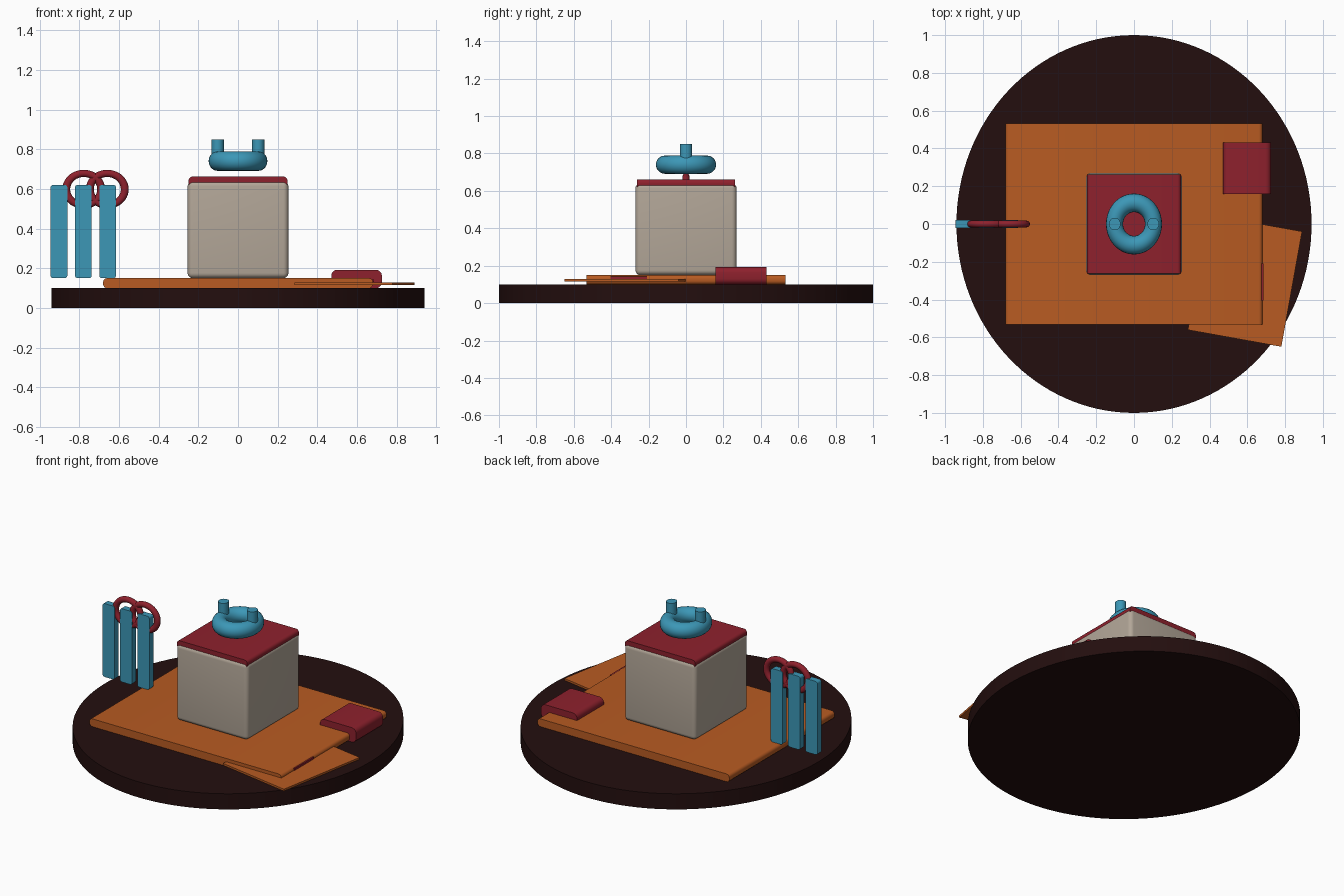
import bpy
import bmesh
from math import radians
from mathutils import Matrix, Vector

cube = bpy.data.objects.get("Cube")
if cube:
    bpy.data.objects.remove(cube, do_unlink=True)


def make_material(name, rgb):
    mat = bpy.data.materials.new(name)
    mat.use_nodes = True
    mat.diffuse_color = (*rgb, 1)
    mat.node_tree.nodes["Principled BSDF"].inputs["Base Color"].default_value = (*rgb, 1)
    return mat


dark = make_material("dark brown", (0.017, 0.0045, 0.0045))
orange = make_material("orange", (0.48, 0.105, 0.016))
red = make_material("deep red", (0.27, 0.015, 0.026))
blue = make_material("blue", (0.045, 0.31, 0.47))
beige = make_material("beige", (0.45, 0.385, 0.315))


def finish(bm, name, mat):
    """Turn a bmesh into a smooth object with sharp edges kept."""
    mesh = bpy.data.meshes.new(name)
    bm.to_mesh(mesh)
    bm.free()
    mesh.materials.append(mat)
    mesh.shade_smooth()
    mesh.set_sharp_from_angle(angle=radians(35))
    obj = bpy.data.objects.new(name, mesh)
    bpy.context.collection.objects.link(obj)
    return obj


def block(name, center, size, mat, radius=0, all_edges=False, turn=0):
    """Box whose edges along y (or all edges) are rounded."""
    bm = bmesh.new()
    bmesh.ops.create_cube(bm, size=1)
    bmesh.ops.scale(bm, vec=size, verts=bm.verts)
    if radius:
        edges = [e for e in bm.edges
                 if all_edges or abs(e.verts[0].co.y - e.verts[1].co.y) > 0.001]
        bmesh.ops.bevel(bm, geom=edges, offset=radius, segments=5,
                        profile=0.5, affect='EDGES')
    bm.transform(Matrix.Translation(Vector(center)) @ Matrix.Rotation(radians(turn), 4, 'Z'))
    return finish(bm, name, mat)


def cylinder(name, center, rx, ry, height, mat, sides):
    bm = bmesh.new()
    bmesh.ops.create_cone(bm, cap_ends=True, segments=sides,
                          radius1=1, radius2=1, depth=height)
    bmesh.ops.scale(bm, vec=(rx, ry, 1), verts=bm.verts)
    bm.transform(Matrix.Translation(Vector(center)))
    return finish(bm, name, mat)


def ring(name, center, major, minor, mat, stretch, upright=False):
    """Torus made by spinning a small circle; stretch narrows or widens it in x."""
    bm = bmesh.new()
    bmesh.ops.create_circle(bm, segments=20, radius=minor)
    bm.transform(Matrix.Translation((major, 0, 0)) @ Matrix.Rotation(radians(90), 4, 'X'))
    bmesh.ops.spin(bm, geom=bm.verts[:] + bm.edges[:], cent=(0, 0, 0), axis=(0, 0, 1),
                   angle=radians(360), steps=48, use_merge=True)
    bmesh.ops.remove_doubles(bm, verts=bm.verts, dist=0.0001)
    bmesh.ops.recalc_face_normals(bm, faces=bm.faces)
    if upright:
        bm.transform(Matrix.Rotation(radians(90), 4, 'X'))
    bmesh.ops.scale(bm, vec=(stretch, 1, 1), verts=bm.verts)
    bm.transform(Matrix.Translation(Vector(center)))
    return finish(bm, name, mat)


# Oval base and the mat lying on it
cylinder("base", (0, 0, 0.05), 0.94, 1, 0.1, dark, 128)
block("mat", (0, 0, 0.125), (1.36, 1.065, 0.05), orange, 0.02)

# Turned card sticking out of the mat, its tab, and the small case
block("card", (0.5875, -0.30, 0.1225), (0.503, 0.62, 0.013), orange, turn=-10.2)
block("card_tab", (0.645, -0.307, 0.136), (0.08, 0.195, 0.012), red)
block("small_case", (0.598, 0.295, 0.146), (0.255, 0.272, 0.092), red, 0.03)

# Central box and lid
block("box", (0, 0, 0.395), (0.508, 0.54, 0.49), beige, 0.026, all_edges=True)
block("lid", (0, 0, 0.637), (0.498, 0.524, 0.05), red, 0.02)

# Floating ring with two pegs
ring("handle_ring", (0, 0, 0.74), 0.112, 0.049, blue, 0.92)
for side, x in (("right", -0.102), ("left", 0.102)):
    cylinder(side + "_peg", (x, 0, 0.79), 0.031, 0.033, 0.12, blue, 32)

# Hanging strips joined by two upright rings
for i in range(3):
    block(f"strip_{i + 1}", (-0.903 + i * 0.123, 0, 0.385), (0.085, 0.04, 0.47), blue, 0.014)
for i, x in enumerate((-0.778, -0.659)):
    ring(f"link_ring_{i + 1}", (x, 0, 0.598), 0.08, 0.018, red, 1.1, upright=True)
